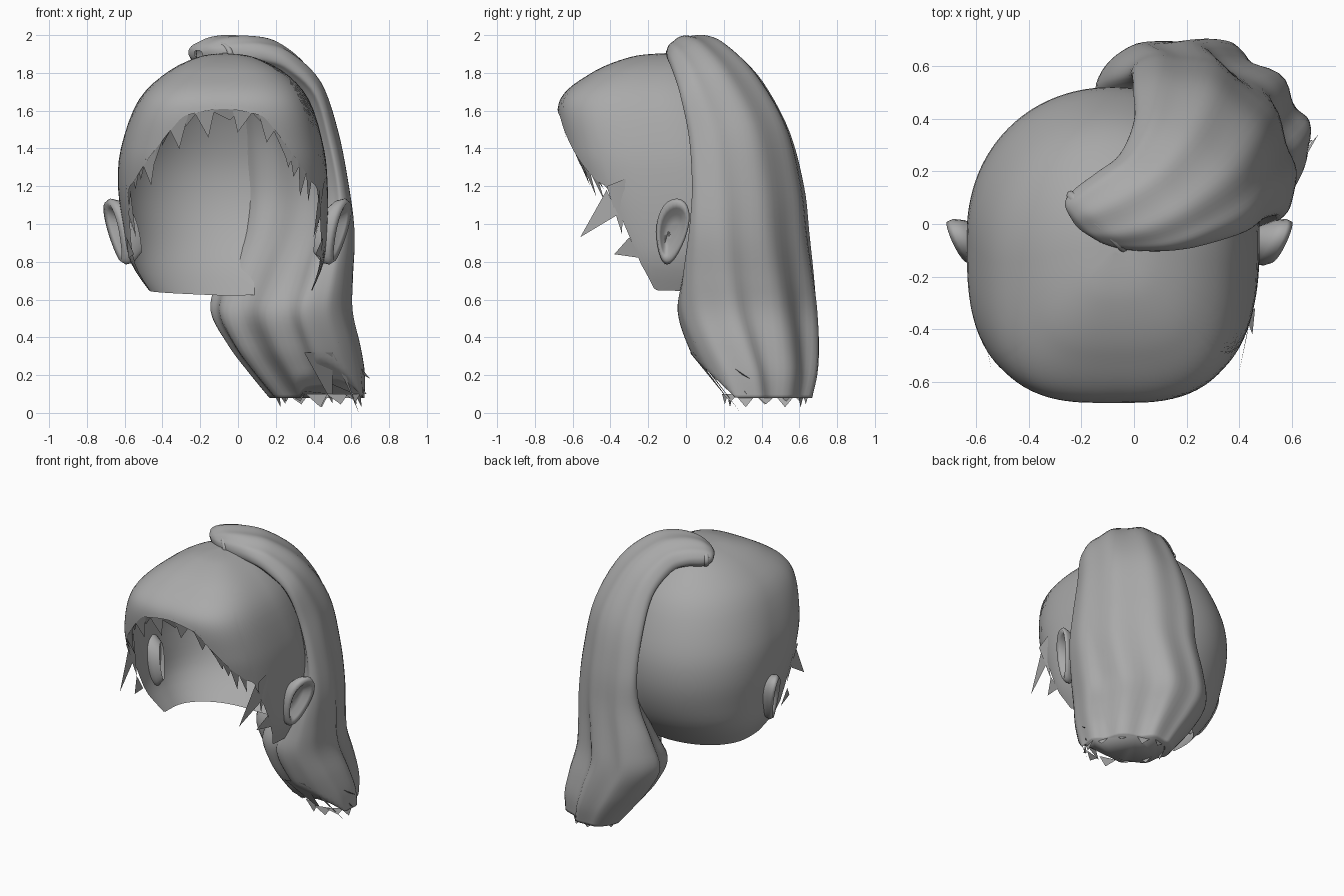
import bpy, bmesh, math, random
from mathutils import Vector

random.seed(4)
old = bpy.data.objects.get("Cube")
if old:
    bpy.data.objects.remove(old, do_unlink=True)

grey = bpy.data.materials.new("neutral grey")
grey.use_nodes = True
COLOUR = (0.4, 0.4, 0.4, 1)
grey.diffuse_color = COLOUR
grey.node_tree.nodes["Principled BSDF"].inputs["Base Color"].default_value = COLOUR


def make(name, verts, faces, smooth=True):
    mesh = bpy.data.meshes.new(name)
    mesh.from_pydata([tuple(v) for v in verts], [], faces)
    mesh.materials.append(grey)
    bm = bmesh.new()
    bm.from_mesh(mesh)
    bmesh.ops.remove_doubles(bm, verts=bm.verts, dist=0.0005)
    bmesh.ops.recalc_face_normals(bm, faces=bm.faces)
    bm.to_mesh(mesh)
    bm.free()
    obj = bpy.data.objects.new(name, mesh)
    bpy.context.collection.objects.link(obj)
    if smooth:
        mesh.shade_smooth()
    return obj


def spline(rows, u):
    """Smooth interpolation through a list of tuples."""
    last = len(rows) - 1
    i = min(int(u), last - 1)
    f = u - i
    near = (rows[max(0, min(last, i + k))] for k in (-1, 0, 1, 2))
    return [b + 0.5 * f * (c - a + f * (2 * a - 5 * b + 4 * c - d + f * (3 * (b - c) + d - a)))
            for a, b, c, d in zip(*near)]


def grid_faces(rows, cols):
    return [(r * cols + c, r * cols + (c + 1) % cols,
             (r + 1) * cols + (c + 1) % cols, (r + 1) * cols + c)
            for r in range(rows - 1) for c in range(cols)]


def squared(value, power):
    return math.copysign(abs(value) ** power, value)


# Scalp cap: height, left x, right x, front y, back y
CAP = [(1.905, -.07, -.07, -.1, -.1), (1.885, -.21, .08, -.29, .08),
       (1.8, -.38, .25, -.5, .23), (1.65, -.53, .38, -.67, .38),
       (1.4, -.62, .455, -.655, .49), (1.2, -.635, .475, -.6, .52),
       (1.0, -.61, .475, -.53, .49), (.8, -.57, .455, -.45, .4),
       (.62, -.45, .38, -.35, .24)]
# Hairline: angle from the front, height
HEM = [(0, 1.61), (16, 1.57), (28, 1.43), (41, 1.3), (51, 1.22), (57, 1.2),
       (63, 1.0), (69, .8), (78, .65), (180, .62)]


def hem_height(angle):
    d = abs(math.degrees(angle))
    for (a0, z0), (a1, z1) in zip(HEM, HEM[1:]):
        if d <= a1:
            return z0 + (z1 - z0) * (d - a0) / (a1 - a0)
    return HEM[-1][1]


def level(z):
    lo, hi = 0, len(CAP) - 1
    for _ in range(30):
        mid = (lo + hi) / 2
        lo, hi = (mid, hi) if spline(CAP, mid)[0] > z else (lo, mid)
    return lo


def cap_point(angle, u):
    z, x0, x1, y0, y1 = spline(CAP, u)
    s, c = math.sin(angle), -math.cos(angle)
    power = .64 if c < 0 else .95
    return Vector(((x0 + x1) / 2 + (x1 - x0) / 2 * squared(s, power),
                   (y0 + y1) / 2 + (y1 - y0) / 2 * squared(c, power), z))


ROWS, COLS = 30, 144
verts = []
for r in range(ROWS):
    for c in range(COLS):
        ang = (c / COLS * 2 - 1) * math.pi
        verts.append(cap_point(ang, level(hem_height(ang)) * r / (ROWS - 1)))
make("scalp_hair", verts, grid_faces(ROWS, COLS))

# Jagged fringe under the hairline
verts, faces = [], []
for i in range(17):
    ang = math.radians(-48 + i * 6)
    half = math.radians(random.uniform(3, 5.5))
    length = random.uniform(.05, .17)
    tip = cap_point(ang + random.uniform(-.08, .08), level(hem_height(ang) - length))
    tip.y += .03
    n = len(verts)
    verts += [cap_point(ang - half, level(hem_height(ang - half) + .02)),
              cap_point(ang + half, level(hem_height(ang + half) + .02)), tip]
    faces.append((n, n + 1, n + 2))
make("fringe", verts, faces, False)

# Pointed side locks, mirrored about the middle of the head
MID = -.07
LOCKS = [((.5, -.42, 1.18), (.51, -.36, 1.05), (.47, -.56, .93)),
         ((.52, -.42, 1.2), (.53, -.32, 1.24), (.49, -.34, .95)),
         ((.52, -.3, .93), (.51, -.24, .82), (.48, -.38, .84))]
for side, label in ((1, "left"), (-1, "right")):
    verts = [(MID + side * x, y, z) for lock in LOCKS for x, y, z in lock]
    make(label + "_side_locks", verts, [(k, k + 1, k + 2) for k in (0, 3, 6)], False)

# Ears: flattened shells with a hollow bowl, flared outward at the top and back
EAR_RINGS = [(.7, -.07), (1.0, -.02), (1.06, .02), (.95, .045), (.75, .03),
             (.55, -.005), (.3, -.015), (0, -.015)]
for side, label in ((1, "left"), (-1, "right")):
    verts = []
    for size, out in EAR_RINGS:
        for c in range(28):
            t = c / 28 * 2 * math.pi
            h, v = math.cos(t), math.sin(t)
            y = -.075 + size * h * (.078 + .022 * v) + .025 * v
            z = .96 + size * v * .165
            x = .56 + out + .18 * (z - .96) + .4 * (y + .075)
            verts.append((-.055 + side * x, y, z))
    make(label + "_ear", verts, grid_faces(len(EAR_RINGS), 28))

# Ponytail: x, y, z, half width, half thickness, wrap round the head
TAIL = [(-.21, -.01, 1.9, .03, .02, 0), (-.185, .0, 1.905, .11, .05, 0),
        (-.11, .015, 1.91, .165, .08, .01), (.01, .05, 1.915, .21, .085, .02),
        (.13, .11, 1.88, .24, .09, .04), (.26, .23, 1.75, .3, .09, .08),
        (.34, .36, 1.5, .35, .1, .13), (.37, .41, 1.2, .39, .11, .13),
        (.36, .4, .95, .41, .15, .11), (.3, .38, .72, .43, .21, .09),
        (.26, .36, .54, .43, .26, .06), (.31, .375, .36, .39, .26, .03),
        (.37, .4, .21, .34, .23, .01), (.42, .42, .08, .29, .18, 0)]
WIDE = Vector((-1, 1, 0)).normalized()
ROWS, COLS = 66, 72
END = len(TAIL) - 1
verts = []
for r in range(ROWS):
    u = r / (ROWS - 1) * END
    x, y, z, a, t, b = spline(TAIL, u)
    ahead = Vector(spline(TAIL, min(u + .7, END))[:3])
    behind = Vector(spline(TAIL, max(u - .7, 0))[:3])
    out = (ahead - behind).normalized().cross(WIDE)
    out.z *= max(0, min(1, (z - .6) / .6))
    out.normalize()
    groove = .09 * min(1, u / 5)
    for c in range(COLS):
        ang = c / COLS * 2 * math.pi
        ripple = 1 + groove * math.cos(9 * ang + .35 * u)
        h, v = squared(math.cos(ang), .9), squared(math.sin(ang), .9)
        p = Vector((x, y, z)) + WIDE * (a * h) + out * (t * v * ripple - b * h * h)
        p.z = max(p.z, .33 - .95 * max(p.y, 0))
        verts.append(p)
tip_ring = tuple(range((ROWS - 1) * COLS, ROWS * COLS))
make("ponytail", verts, grid_faces(ROWS, COLS) + [tip_ring])

# Ragged strands at the ponytail end
verts, faces = [], []
for i in range(12):
    ang = i / 12 * 2 * math.pi
    base = Vector((.42, .42, .1)) + WIDE * (.26 * math.cos(ang))
    base += Vector((.11, .11, 0)) * math.sin(ang)
    along = (WIDE * -math.sin(ang) + Vector((.7, .7, 0)) * math.cos(ang)) * .06
    n = len(verts)
    verts += [base - along, base + along, base + Vector((.02, 0, -.04 - .015 * (i % 3)))]
    faces.append((n, n + 1, n + 2))
for root, edge, tip in [((.35, .02, .32), (.5, .04, .32), (.5, .24, .05)),
                        ((.5, .04, .32), (.57, .14, .2), (.64, .29, .0)),
                        ((.53, .04, .38), (.58, .2, .25), (.7, .34, .18)),
                        ((.56, .2, .3), (.58, .3, .12), (.68, .32, .1))]:
    n = len(verts)
    verts += [root, edge, tip]
    faces.append((n, n + 1, n + 2))
make("ponytail_strands", verts, faces, False)

# Hair tie round the ponytail root
bpy.ops.mesh.primitive_torus_add(major_segments=32, minor_segments=8, major_radius=.14,
                                 minor_radius=.018, location=(-.14, .01, 1.9))
tie = bpy.context.object
tie.name = "hair_tie"
tie.scale = (.5, 1, 1)
tie.rotation_euler = (0, math.radians(90), math.radians(45))
tie.data.materials.append(grey)
tie.data.shade_smooth()
